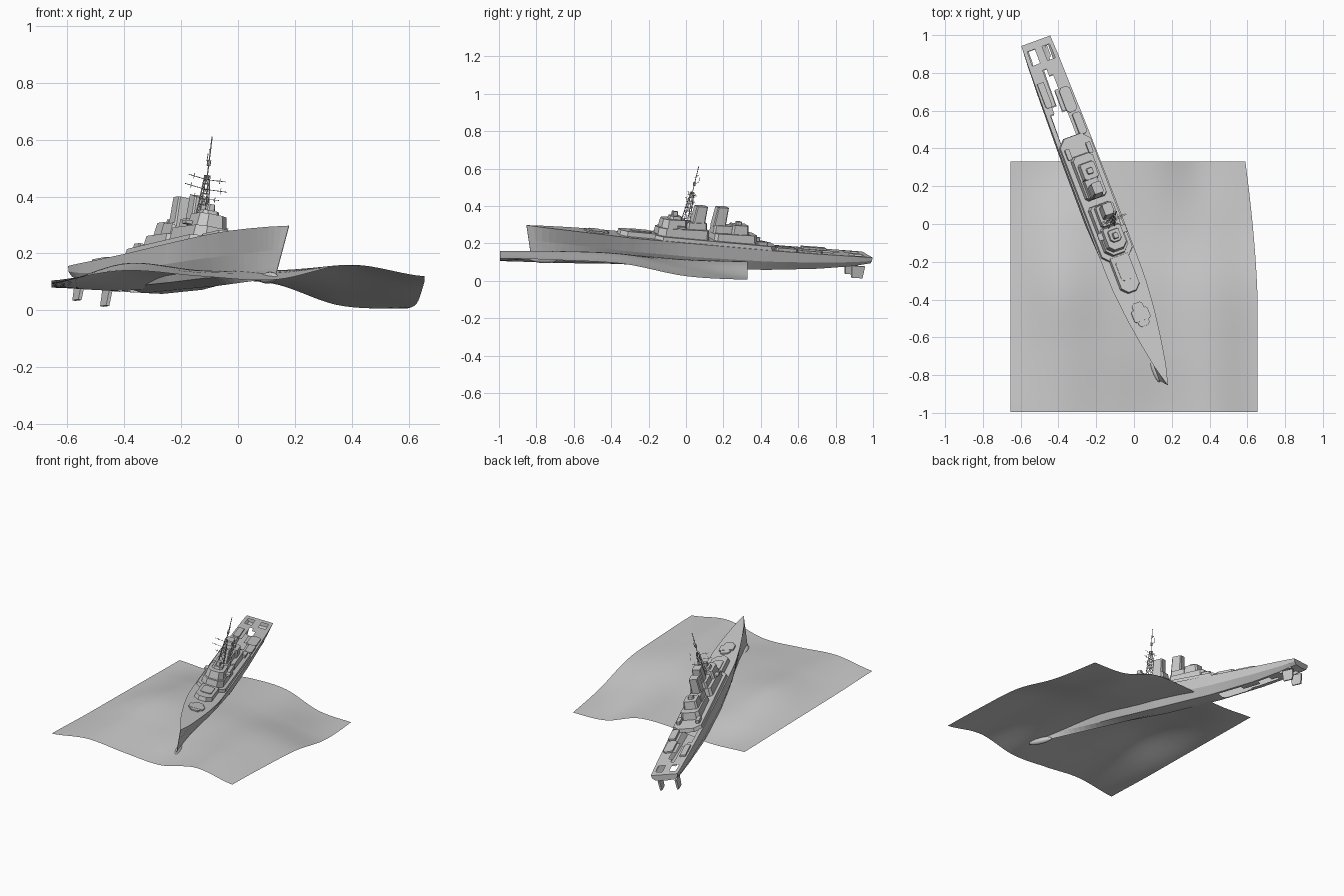
import bpy, bmesh, math
from mathutils import Vector, Matrix

if "Cube" in bpy.data.objects:
    bpy.data.objects.remove(bpy.data.objects["Cube"])

# Ship frame: local x = towards bow, y = port, z = up; rolled to port and pitched bow-up
up = Vector((0.17, 0.115, 1)).normalized()
fwd = Vector((0.352, -0.936, 0.048)).normalized()
port = up.cross(fwd)
M = Matrix((fwd, port, up)).transposed().to_4x4()
M.translation = Vector((-0.52, 0.97, 0.14))


def add(name, bm, ship=True, smooth=False):
    bmesh.ops.recalc_face_normals(bm, faces=bm.faces)
    me = bpy.data.meshes.new(name)
    bm.to_mesh(me)
    bm.free()
    ob = bpy.data.objects.new(name, me)
    bpy.context.collection.objects.link(ob)
    if ship:
        ob.matrix_world = M
    if smooth:
        for p in me.polygons:
            p.use_smooth = True
    return ob


# Hull stations: s, deck half width, deck height, side half, bilge half, bilge height, keel height
L = 1.958
ST = [(0, .083, 0, .079, .062, -.035, -.04), (.1, .087, .002, .083, .065, -.055, -.07),
      (.3, .091, .005, .087, .062, -.08, -.09), (.6, .096, .012, .091, .065, -.1, -.11),
      (1.0, .098, .027, .092, .065, -.105, -.115), (1.3, .097, .038, .078, .045, -.1, -.12),
      (1.4, .094, .042, .068, .036, -.1, -.12), (1.55, .08, .05, .048, .022, -.095, -.12),
      (1.7, .058, .056, .027, .011, -.09, -.12), (1.85, .031, .061, .01, .004, -.085, -.12),
      (L, .001, .065, .001, .001, -.08, -.12)]


def station(s):
    for a, b in zip(ST, ST[1:]):
        if s <= b[0]:
            k = (s - a[0]) / (b[0] - a[0])
            return [p + (q - p) * k for p, q in zip(a, b)]
    return list(ST[-1])


def deck(s):
    return station(s)[2]


# Hull with open deck wells aft
HOLES = [(.05, .13, -.065, -.025), (.05, .13, .03, .07), (.14, .36, -.024, .0),
         (.2, .28, -.024, .024), (.36, .44, -.05, .0), (.4, .54, -.07, .024)]


def in_hole(s, t):
    return any(a < s < b and c < t < d for a, b, c, d in HOLES)


bm = bmesh.new()
fr = [-1 + j / 4 for j in range(9)]
rings = []
N = 50
for i in range(N):
    s, dw, du, ww, bw, bu, ku = station(L * i / (N - 1))
    wu = du + (bu - du) * .55
    pts = [(f * dw, du) for f in fr] + [(ww, wu)]
    pts += [(-f * bw, ku + (bu - ku) * abs(f)) for f in fr] + [(-ww, wu)]
    rake = .28 * max(0, (s - 1.6) / .358)
    rings.append([bm.verts.new((s - rake * (du - u), t, u)) for t, u in pts])
for a, b in zip(rings, rings[1:]):
    for j in range(20):
        q = (a[j], a[(j + 1) % 20], b[(j + 1) % 20], b[j])
        c = sum((v.co for v in q), Vector()) / 4
        if (j < 8 and in_hole(c.x, c.y)) or (10 <= j < 18 and in_hole(c.x, c.y - .02)):
            continue
        bm.faces.new(q)
bm.faces.new(rings[0])
bm.faces.new(rings[-1])
add("hull", bm)

# Bow sonar bulb
bm = bmesh.new()
bmesh.ops.create_uvsphere(bm, u_segments=16, v_segments=10, radius=1)
bmesh.ops.transform(bm, verts=bm.verts,
                    matrix=Matrix.Translation((1.84, 0, -.116)) @ Matrix.Diagonal((.08, .018, .02, 1)))
add("bow_bulb", bm, smooth=True)


def house(name, s0, s1, hw, u0, u1, front=0., aft=0., taper=.0, t=0., rake=0.):
    """Deckhouse: chamfered plan, inward-sloping walls, optional aft rake."""
    plan = [(s0, hw - aft), (s0 + aft, hw), (s1 - front, hw), (s1, hw - front),
            (s1, front - hw), (s1 - front, -hw), (s0 + aft, -hw), (s0, aft - hw)]
    mid = (s0 + s1) / 2
    bm = bmesh.new()
    lo = [bm.verts.new((x, y + t, deck(x) - .004 if u0 is None else u0)) for x, y in plan]
    kx, ky = 1 - taper / ((s1 - s0) / 2), 1 - taper / hw
    hi = [bm.verts.new((mid + (x - mid) * kx - rake, y * ky + t,
                        deck(x) + u1 if u0 is None else u1)) for x, y in plan]
    for i in range(8):
        j = (i + 1) % 8
        bm.faces.new((lo[i], lo[j], hi[j], hi[i]))
    bm.faces.new(lo)
    bm.faces.new(hi)
    bmesh.ops.remove_doubles(bm, verts=bm.verts, dist=1e-5)
    return add(name, bm)


# Long low deckhouse and aft deck plates
house("main_deckhouse", .54, 1.24, .09, None, .02, front=.035, aft=.04, taper=.003)
house("aft_port_plate", .28, .42, .03, None, .01, front=.015, aft=.015, t=.05)
house("aft_port_step", .43, .55, .022, None, .016, front=.01, aft=.008, t=.062)
house("aft_starboard_plate", .22, .36, .018, None, .01, front=.008, t=-.06)
# Aft superstructure and stack
house("aft_house", .65, .9, .062, .03, .08, front=.015, aft=.02, taper=.006)
house("aft_upper_house", .7, .8, .045, .075, .128, front=.01, aft=.01, taper=.006)
house("aft_director", .735, .77, .018, .125, .143, front=.006, aft=.006, taper=.003)
house("aft_stack_base", .79, .9, .04, .075, .12, front=.01, taper=.004, t=-.008)
house("aft_stack", .83, .9, .03, .11, .216, front=.006, aft=.006, taper=.004, t=-.01, rake=.012)
# Forward superstructure, stack and bridge
house("forward_house", .93, 1.22, .07, .03, .095, front=.035, aft=.015, taper=.006)
house("forward_stack_base", .94, 1.06, .045, .09, .13, front=.01, aft=.01, taper=.004)
house("forward_stack", .955, 1.025, .03, .12, .218, front=.006, aft=.006, taper=.004, t=.004, rake=.012)
house("bridge", 1.06, 1.2, .058, .09, .142, front=.028, aft=.01, taper=.008)
house("bridge_top", 1.085, 1.155, .033, .138, .158, front=.015, aft=.008, taper=.004)
house("bridge_director", 1.105, 1.14, .015, .155, .182, front=.005, aft=.005, taper=.003)
for k in (-1, 1):
    house("bridge_wing", 1.08, 1.12, .014, .1, .112, t=.066 * k)
    house("side_locker", .6, .66, .012, .03, .052, front=.004, aft=.004, t=.06 * k)
# Foredeck house, launcher cells and gun pads
house("foredeck_house", 1.22, 1.43, .056, None, .026, front=.032, taper=.005)
house("launcher_pad", 1.25, 1.36, .034, None, .031, front=.012, aft=.012)
house("gun_pad_long", 1.49, 1.62, .03, None, .008, front=.012, aft=.012)
house("gun_pad_wide", 1.525, 1.59, .046, None, .009, front=.008, aft=.008)


# Masts and yards
def rods(name, segs, r):
    cu = bpy.data.curves.new(name, 'CURVE')
    cu.dimensions = '3D'
    cu.bevel_depth = r
    cu.bevel_resolution = 0
    for seg in segs:
        sp = cu.splines.new('POLY')
        sp.points.add(len(seg) - 1)
        for p, c in zip(sp.points, seg):
            p.co = (*c, 1)
    ob = bpy.data.objects.new(name, cu)
    bpy.context.collection.objects.link(ob)
    ob.matrix_world = M
    return ob


def mast(u):
    return 1.06 - .13 * (u - .1)


def leg(i, u):
    w = .021 - .014 * (u - .09) / .2
    a, b = ((1, 1), (-1, 1), (-1, -1), (1, -1))[i % 4]
    return (mast(u) + a * w, b * w, u)


levels = [.09, .14, .185, .225, .26, .29]
rods("mast_legs", [[leg(i, .09), leg(i, .29)] for i in range(4)], .0022)
braces = [[leg(i, u) for i in range(5)] for u in levels[1:]]
braces += [[leg(i, a), leg(i + 1, b)] for a, b in zip(levels, levels[1:]) for i in range(4)]
rods("mast_braces", braces, .0012)
rods("mast_pole", [[(mast(.28), 0, .28), (mast(.43), 0, .43)]], .0022)
yards = []
for u, h in ((.205, .055), (.24, .08), (.275, .07)):
    yards.append([(mast(u), -h, u + .006), (mast(u), 0, u), (mast(u), h, u + .006)])
    yards.append([(mast(u) - .025, 0, u), (mast(u) + .025, 0, u)])
    for k in (-1, 1):
        yards.append([(mast(u), k * h * .7, u - .006), (mast(u), k * h * .7, u + .014)])
rods("mast_yards", yards, .0012)
house("mast_antenna", mast(.33) - .006, mast(.33) + .006, .006, .325, .345, front=.003, aft=.003)
spur = mast(.35) - .022
rods("mast_spur", [[(mast(.34), 0, .335), (spur, 0, .345), (spur, 0, .37)],
                   [(mast(.39) + .01, 0, .37), (mast(.39) - .012, 0, .385)]], .0015)

# Twin rudders
for k in (-1, 1):
    bm = bmesh.new()
    bmesh.ops.create_cube(bm, size=1)
    for v in bm.verts:
        low = v.co.z < 0
        v.co = (.065 + v.co.x * (.06 if low else .075), .053 * k + v.co.y * .012, -.12 if low else -.055)
    add("rudder", bm)


# Sea surface from a coarse height grid
SEA = [[.105, .14, .12, .108, .16, .12], [.095, .15, .135, .133, .158, .11],
       [.09, .165, .14, .14, .14, .09], [.085, .125, .115, .11, .07, .025],
       [.08, .07, .10, .095, .018, .006]]


def spline(v, t):
    i = min(int(t), len(v) - 2)
    f = t - i
    p0, p1, p2, p3 = (v[max(0, min(len(v) - 1, i + k))] for k in (-1, 0, 1, 2))
    return p1 + .5 * f * (p2 - p0 + f * (2 * p0 - 5 * p1 + 4 * p2 - p3 + f * (3 * (p1 - p2) + p3 - p0)))


bm = bmesh.new()
n = 48
grid = []
for i in range(n + 1):
    row = []
    for j in range(n + 1):
        a, b = i / n, j / n
        z = max(0, spline([spline(r, b * 5) for r in SEA], a * 4))
        x, y = -.655 + 1.31 * b, -.995 + 1.325 * a
        if y > -.45 and x > 0:
            x *= 1 - .1 * ((y + .45) / .78) ** 1.6
        row.append(bm.verts.new((x, y, z)))
    grid.append(row)
for i in range(n):
    for j in range(n):
        bm.faces.new((grid[i][j], grid[i][j + 1], grid[i + 1][j + 1], grid[i + 1][j]))
sea = add("sea_surface", bm, ship=False, smooth=True)
if sea.data.polygons[0].normal.z < 0:
    sea.data.flip_normals()
